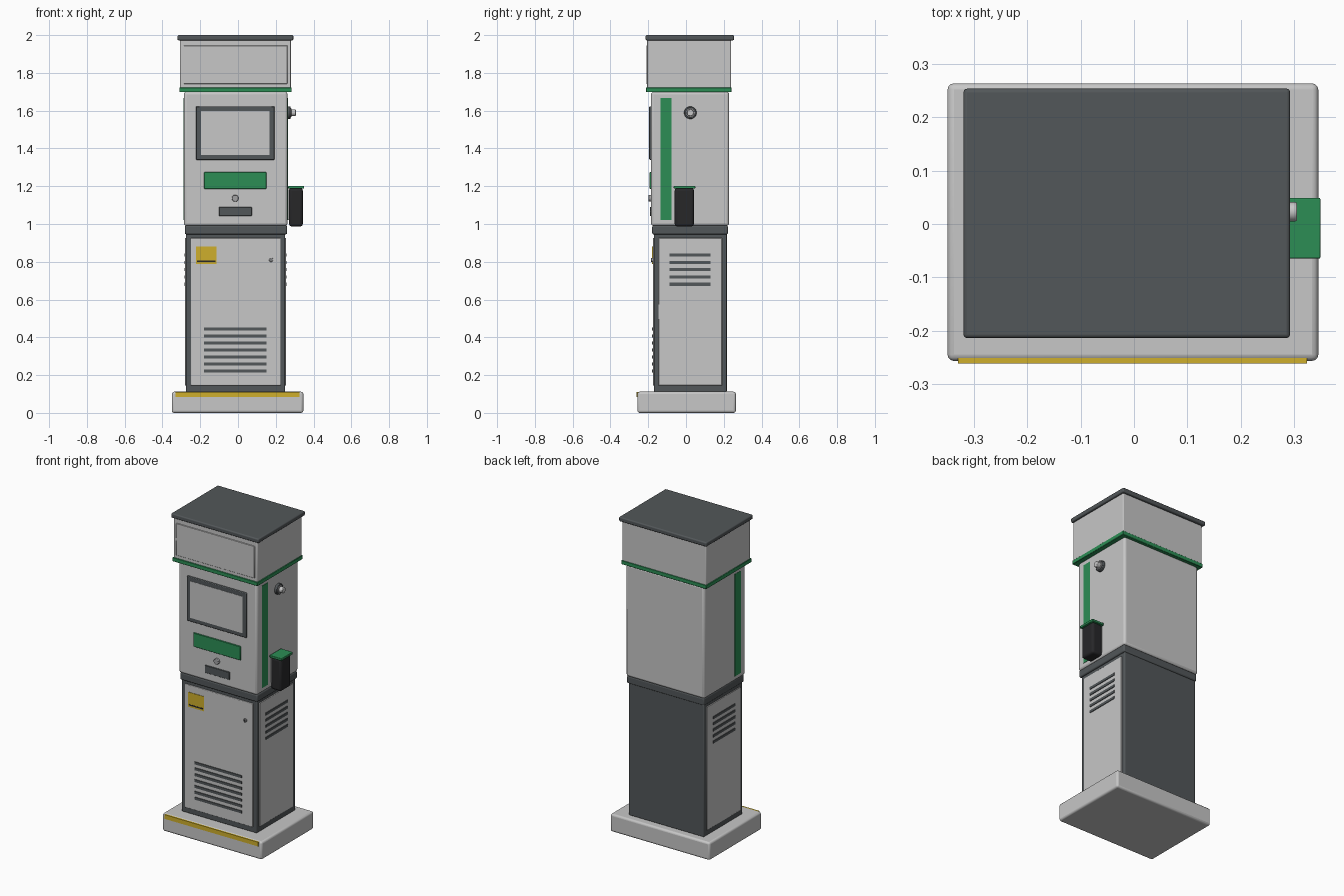
import bpy, math


def material(name, rgb):
    m = bpy.data.materials.new(name)
    m.diffuse_color = (*rgb, 1)
    return m


LIGHT = material("light grey", (0.57, 0.57, 0.57))
DARK = material("dark grey", (0.085, 0.095, 0.1))
GREEN = material("green", (0.025, 0.27, 0.09))
YELLOW = material("yellow", (0.62, 0.43, 0.025))
BLACK = material("black", (0.02, 0.02, 0.022))
METAL = material("metal grey", (0.36, 0.36, 0.37))


def finish(ob, name, mat, bevel, segments):
    ob.name = name
    ob.data.materials.append(mat)
    if bevel:
        b = ob.modifiers.new("bevel", "BEVEL")
        b.width, b.segments = bevel, segments
        b.limit_method = "ANGLE"
    bpy.ops.object.shade_smooth_by_angle(angle=math.radians(35))
    return ob


def box(name, mat, x, y, z, bevel=0.0, segments=3):
    """Box given by (min, max) along each axis."""
    bpy.ops.mesh.primitive_cube_add(size=1)
    ob = bpy.context.object
    for v in ob.data.vertices:
        v.co = [r[0] if c < 0 else r[1] for c, r in zip(v.co, (x, y, z))]
    return finish(ob, name, mat, bevel, segments)


def rod(name, mat, centre, radius, depth, axis, bevel=0.0):
    rot = (0, math.pi / 2, 0) if axis == "x" else (math.pi / 2, 0, 0)
    bpy.ops.mesh.primitive_cylinder_add(vertices=32, radius=radius, depth=depth,
                                        location=centre, rotation=rot)
    return finish(bpy.context.object, name, mat, bevel, 2)


# Plinth with hazard strip
box("plinth", LIGHT, (-0.35, 0.346), (-0.257, 0.264), (0, 0.112), 0.012)
box("plinth_strip", YELLOW, (-0.33, 0.325), (-0.262, -0.25), (0.083, 0.11))

# Main housings
box("lower_cabinet", DARK, (-0.276, 0.25), (-0.17, 0.216), (0.11, 0.95), 0.006)
box("collar", DARK, (-0.281, 0.26), (-0.179, 0.222), (0.945, 0.992), 0.008)
box("upper_body", LIGHT, (-0.287, 0.262), (-0.185, 0.228), (0.99, 1.7), 0.014)
box("green_band", GREEN, (-0.311, 0.284), (-0.211, 0.241), (1.698, 1.723), 0.002, 1)
box("header", LIGHT, (-0.307, 0.28), (-0.206, 0.238), (1.715, 1.98), 0.005)
box("header_panel", LIGHT, (-0.287, 0.262), (-0.21, -0.2), (1.742, 1.945), 0.002, 1)
box("roof_cap", DARK, (-0.32, 0.293), (-0.214, 0.254), (1.972, 2.0), 0.007)

# Front service door with label, lock and vents
box("front_door", LIGHT, (-0.25, 0.226), (-0.176, -0.16), (0.145, 0.926), 0.004)
box("door_label", YELLOW, (-0.223, -0.113), (-0.179, -0.17), (0.789, 0.882))
box("label_line", BLACK, (-0.218, -0.118), (-0.18, -0.172), (0.799, 0.807))
rod("door_lock", METAL, (0.175, -0.178, 0.81), 0.011, 0.014, "y", 0.002)
box("lock_slot", DARK, (0.173, 0.177), (-0.186, -0.18), (0.804, 0.816))
for i in range(7):
    z = 0.222 + i * 0.0372
    box(f"front_vent_{i}", DARK, (-0.18, 0.15), (-0.18, -0.17), (z - 0.008, z + 0.008))

# Side panels, vents and green stripes on both sides
for side, low, up, s in (("left", -0.276, -0.287, -1), ("right", 0.25, 0.262, 1)):
    def span(x, out):
        return tuple(sorted((x - s * 0.008, x + s * out)))
    box(f"{side}_panel", LIGHT, span(low, 0.004), (-0.146, 0.19), (0.145, 0.926), 0.002, 1)
    box(f"{side}_stripe", GREEN, span(up, 0.002), (-0.135, -0.077), (1.02, 1.666))
    for i in range(5):
        z = 0.681 + i * 0.0385
        box(f"{side}_vent_{i}", DARK, span(low, 0.008), (-0.087, 0.13),
            (z - 0.008, z + 0.008))

# Display, badge plate, button and card slot
box("screen_frame", DARK, (-0.223, 0.194), (-0.195, -0.18), (1.34, 1.623), 0.004, 2)
box("screen", LIGHT, (-0.197, 0.168), (-0.1965, -0.185), (1.365, 1.597))
box("green_plate", GREEN, (-0.18, 0.15), (-0.192, -0.18), (1.186, 1.274), 0.002, 1)
rod("button", METAL, (-0.015, -0.19, 1.136), 0.018, 0.018, "y", 0.003)
box("card_slot", DARK, (-0.1, 0.073), (-0.191, -0.18), (1.042, 1.09), 0.002, 1)

# Hose outlet on the right
rod("outlet_flange", DARK, (0.269, 0.023, 1.589), 0.033, 0.018, "x", 0.003)
rod("outlet_ring", METAL, (0.272, 0.023, 1.589), 0.025, 0.02, "x", 0.002)
rod("outlet_stub", LIGHT, (0.283, 0.023, 1.589), 0.018, 0.046, "x", 0.003)

# Holster on the right: black pocket, mount and green lid
box("holster_mount", LIGHT, (0.255, 0.275), (-0.045, 0.028), (1.02, 1.19))
box("holster", BLACK, (0.27, 0.343), (-0.06, 0.042), (0.987, 1.19), 0.014)
box("holster_lid", GREEN, (0.266, 0.35), (-0.065, 0.049), (1.187, 1.202), 0.003, 2)
